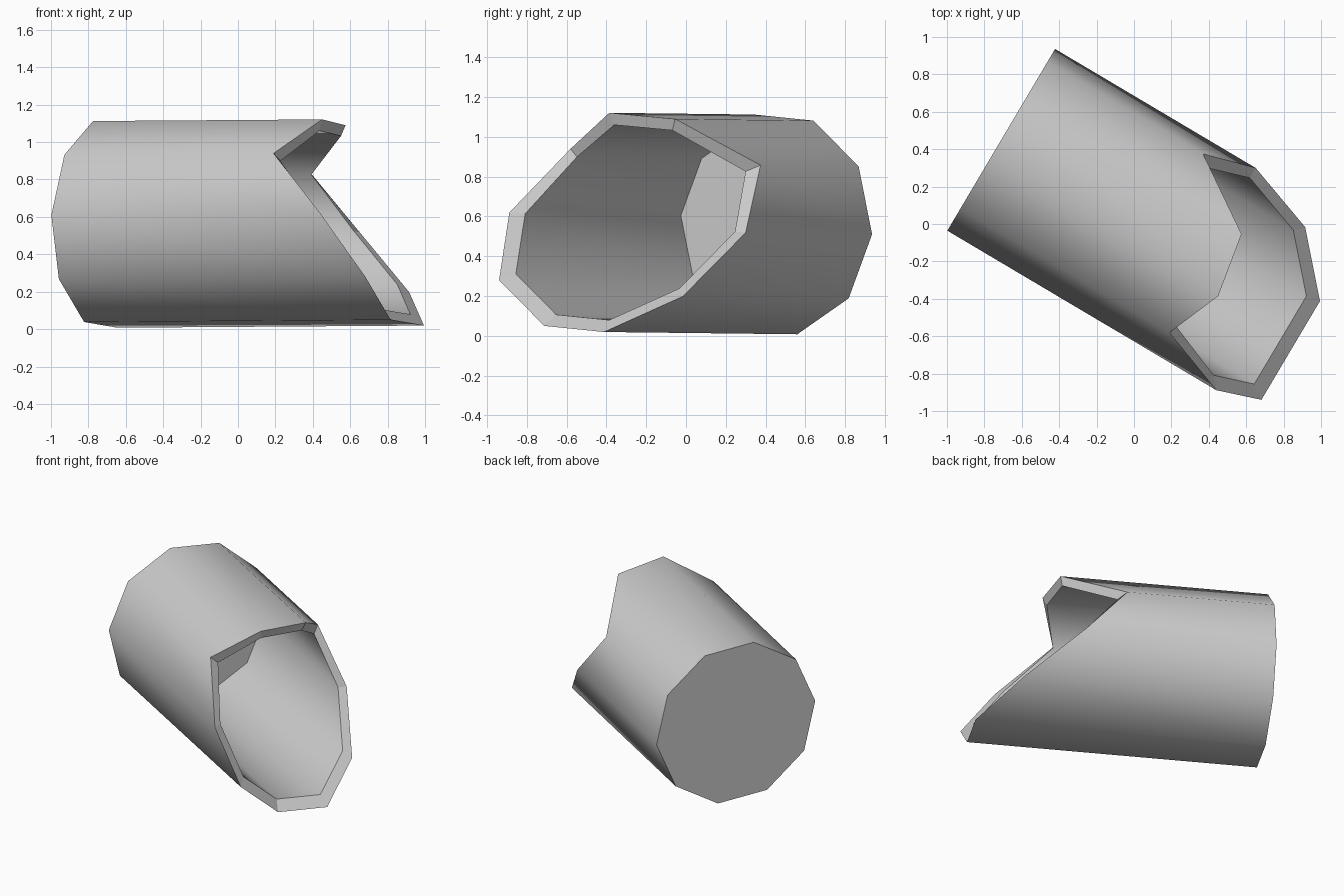
import bpy, bmesh
from math import cos, sin, radians
from mathutils import Vector

cube = bpy.data.objects.get("Cube")
if cube:
    bpy.data.objects.remove(cube, do_unlink=True)

# Tube frame: centre of the closed end, axis, and sideways direction
BASE = Vector((-0.71, 0.45, 0.56))
AXIS = Vector((0.86, -0.51, 0.006))
SIDE = Vector((0.51, 0.86, 0))
UP = Vector((0, 0, 1))
SIDES = 10

# Length of each wall edge, anticlockwise around the tube, outside and inside
OUTER = [1.247, 0.967, 1.363, 1.424, 1.30, 1.672, 1.906, 1.906, 1.906, 1.636]
INNER = [1.248, 1.025, 1.349, 1.399, 1.315, 1.62, 1.83, 1.83, 1.83, 1.59]


def ring(bm, radius, lengths):
    verts = []
    for k, t in enumerate(lengths):
        a = radians(-5 + 360 / SIDES * k)
        offset = SIDE * cos(a) + UP * sin(a)
        verts.append(bm.verts.new(BASE + AXIS * t + offset * radius))
    return verts


def bridge(bm, a, b, smooth):
    for k in range(SIDES):
        n = (k + 1) % SIDES
        bm.faces.new((a[k], a[n], b[n], b[k])).smooth = smooth


bm = bmesh.new()
back = ring(bm, 0.567, [0] * SIDES)
outer_rim = ring(bm, 0.567, OUTER)
inner_rim = ring(bm, 0.505, INNER)
floor = ring(bm, 0.505, [0.085] * SIDES)

# Closed end, outer wall, cut rim, inner wall and floor
bm.faces.new(back)
bridge(bm, back, outer_rim, True)
bridge(bm, outer_rim, inner_rim, False)
bridge(bm, inner_rim, floor, True)
bm.faces.new(floor)
bmesh.ops.recalc_face_normals(bm, faces=bm.faces)

# Keep the ends and the rim crisp
for e in bm.edges:
    e.smooth = all(f.smooth for f in e.link_faces)

mesh = bpy.data.meshes.new("cut_tube")
bm.to_mesh(mesh)
bm.free()
tube = bpy.data.objects.new("cut_tube", mesh)
bpy.context.collection.objects.link(tube)

# Plain grey
grey = bpy.data.materials.new("light_grey")
grey.use_nodes = True
colour = (0.6, 0.6, 0.6, 1)
grey.diffuse_color = colour
grey.node_tree.nodes["Principled BSDF"].inputs["Base Color"].default_value = colour
mesh.materials.append(grey)
